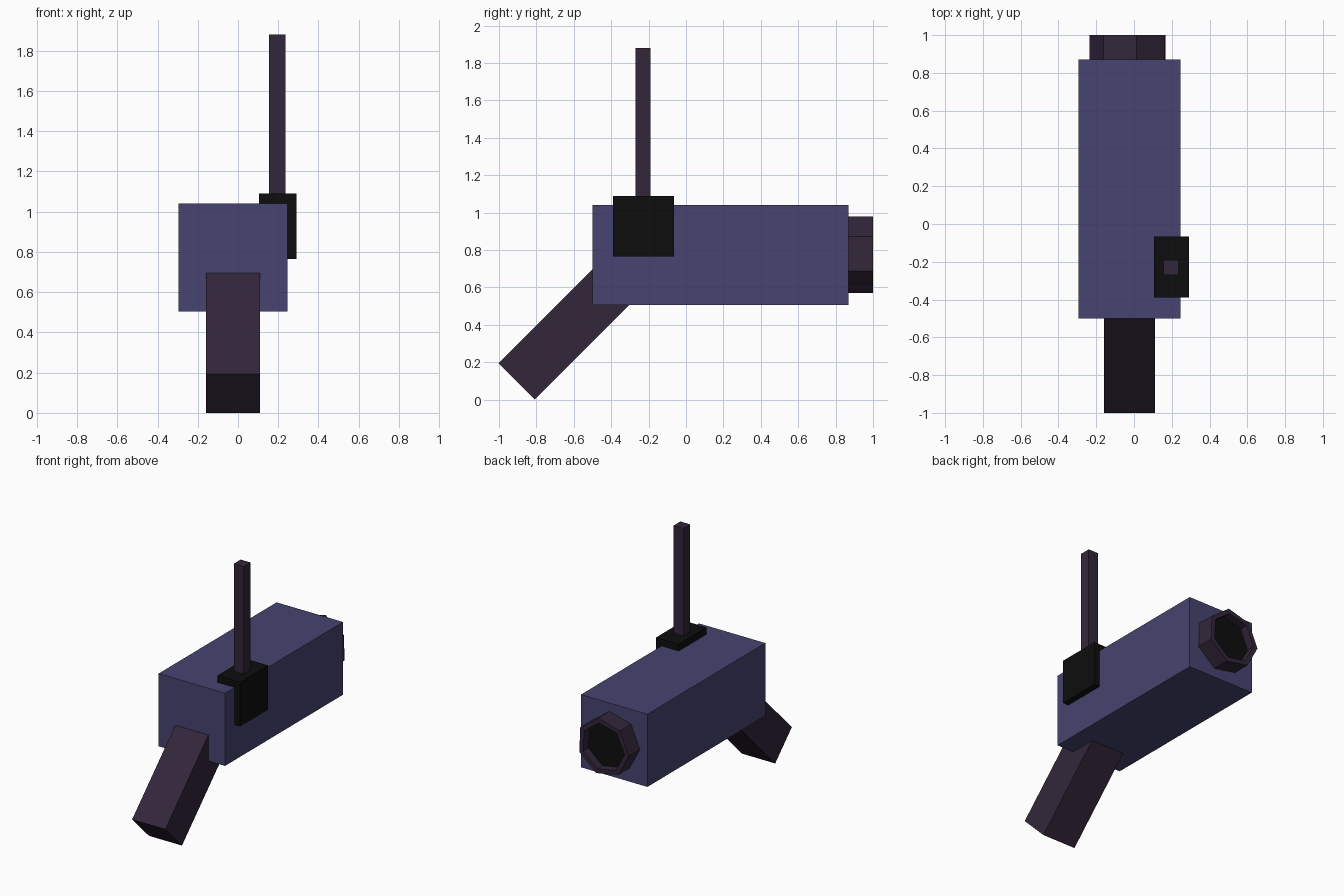
import bpy, bmesh, math
from mathutils import Matrix

if "Cube" in bpy.data.objects:
    bpy.data.objects.remove(bpy.data.objects["Cube"])


def material(name, rgb):
    m = bpy.data.materials.new(name)
    m.diffuse_color = (*[(c / 255 / 12.92 if c < 11 else ((c / 255 + 0.055) / 1.055) ** 2.4) for c in rgb], 1)
    m.use_nodes = True
    m.node_tree.nodes["Principled BSDF"].inputs["Base Color"].default_value = m.diffuse_color
    return m


BLUE = material("slate blue", (70, 68, 112))
PLUM = material("dark plum", (50, 38, 58))
BLACK = material("black", (13, 13, 13))


def finish(bm, name, *mats):
    bmesh.ops.recalc_face_normals(bm, faces=bm.faces)
    mesh = bpy.data.meshes.new(name)
    bm.to_mesh(mesh)
    bm.free()
    for m in mats:
        mesh.materials.append(m)
    obj = bpy.data.objects.new(name, mesh)
    bpy.context.collection.objects.link(obj)
    return obj


def box(name, x, y, z, mat):
    """Box from (min, max) ranges on each axis."""
    bm = bmesh.new()
    bmesh.ops.create_cube(bm, size=1)
    for v in bm.verts:
        v.co = [r[0] + (c + 0.5) * (r[1] - r[0]) for c, r in zip(v.co, (x, y, z))]
    return finish(bm, name, mat)


# main housing, side bracket and upright rod
box("body", (-0.295, 0.245), (-0.5, 0.87), (0.505, 1.04), BLUE)
box("bracket", (0.105, 0.29), (-0.39, -0.065), (0.765, 1.09), BLACK)
box("rod", (0.155, 0.235), (-0.27, -0.19), (1.0, 1.88), PLUM)

# slanted handle, tilted 45 degrees and sunk into the body
handle = box("handle", (-0.135, 0.135), (-0.137, 0.137), (0, 0.86), PLUM)
handle.data.transform(Matrix.Translation((-0.025, -0.905, 0.0975)) @ Matrix.Rotation(math.radians(-45), 4, 'X'))

# seven-sided lens with a recessed dark glass
bm = bmesh.new()
SIDES, RADIUS = 7, 0.21
ring = []
for y in (0.8, 1.0):
    ring.append([bm.verts.new((-0.025 + RADIUS * math.cos(a), y, 0.7725 + RADIUS * math.sin(a)))
                 for a in (math.radians(28) + i * math.tau / SIDES for i in range(SIDES))])
for i in range(SIDES):
    j = (i + 1) % SIDES
    bm.faces.new((ring[0][i], ring[0][j], ring[1][j], ring[1][i]))
bm.faces.new(ring[0])
front = bm.faces.new(ring[1])
bmesh.ops.recalc_face_normals(bm, faces=bm.faces)
bmesh.ops.inset_region(bm, faces=[front], thickness=0.035)
glass = bmesh.ops.extrude_discrete_faces(bm, faces=[front])["faces"][0]
bmesh.ops.translate(bm, verts=glass.verts, vec=(0, -0.06, 0))
glass.material_index = 1
finish(bm, "lens", PLUM, BLACK)
